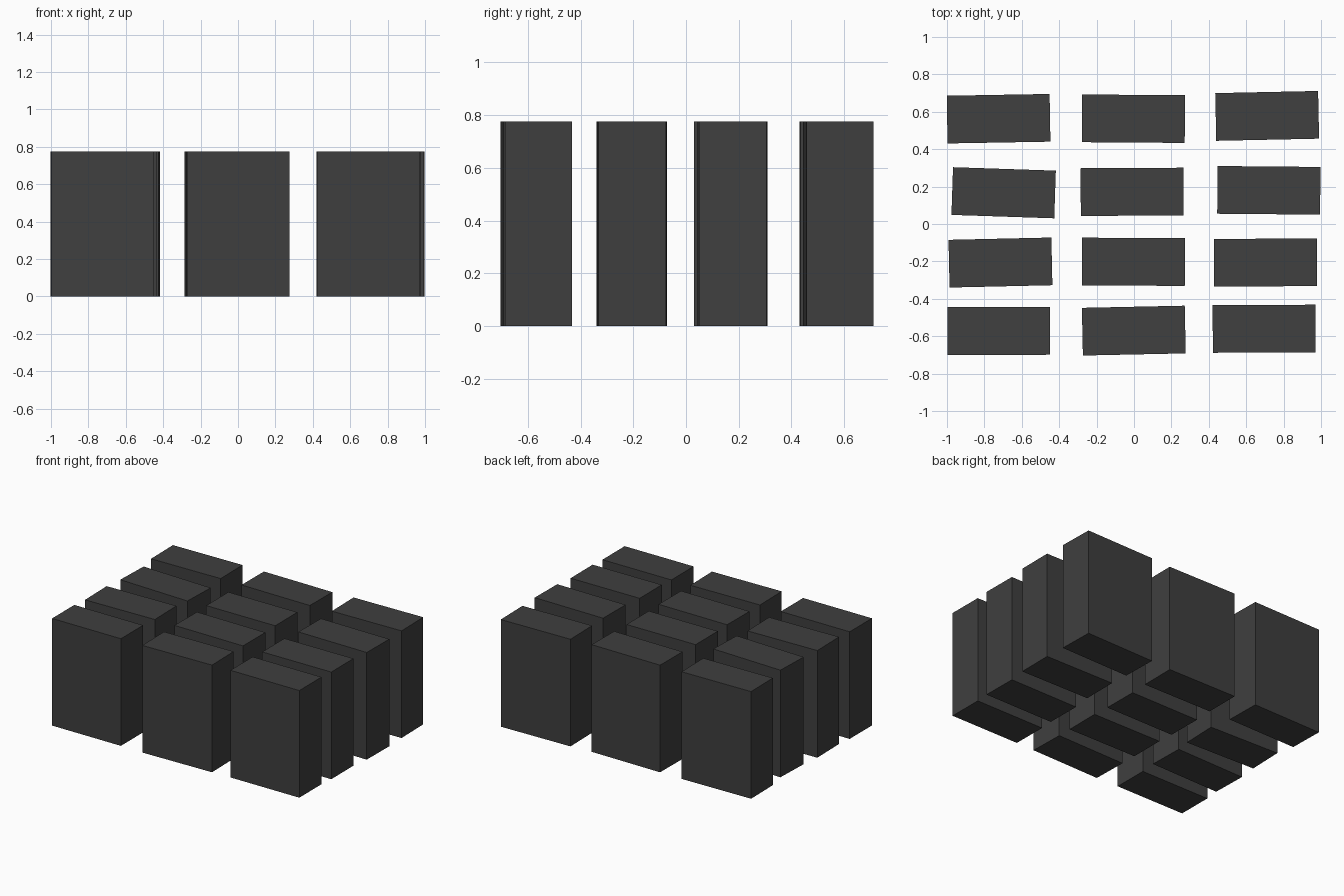
import bpy
from math import radians

cube = bpy.data.objects.get("Cube")
if cube:
    bpy.data.objects.remove(cube, do_unlink=True)

# Single dark grey colour
dark = bpy.data.materials.new("dark grey")
dark.use_nodes = True
colour = (0.05, 0.05, 0.05, 1)
dark.diffuse_color = colour
dark.node_tree.nodes["Principled BSDF"].inputs["Base Color"].default_value = colour

WIDTH, DEPTH, HEIGHT = 0.55, 0.255, 0.775


def add_block(name, x, y, turn):
    """Upright block standing on the ground, turned slightly about z."""
    bpy.ops.mesh.primitive_cube_add(size=1, location=(x, y, HEIGHT / 2),
                                    rotation=(0, 0, radians(turn)))
    block = bpy.context.object
    block.name = name
    block.scale = (WIDTH, DEPTH, HEIGHT)
    bpy.ops.object.transform_apply(location=False, rotation=False, scale=True)
    block.data.materials.append(dark)


# Each row lists right, middle and left blocks as (x, y, turn in degrees)
rows = {
    "back": [(-0.724, 0.563, 1.0), (-0.003, 0.563, -0.4), (0.712, 0.578, 1.2)],
    "mid_back": [(-0.697, 0.167, -1.9), (-0.01, 0.172, 0.3), (0.721, 0.18, -0.5)],
    "mid_front": [(-0.714, -0.206, 1.3), (-0.003, -0.202, -0.3), (0.703, -0.206, 0.4)],
    "front": [(-0.723, -0.572, 0.1), (-0.001, -0.57, 1.2), (0.696, -0.56, 0.2)],
}
for row, blocks in rows.items():
    for side, (x, y, turn) in zip(("right", "middle", "left"), blocks):
        add_block(f"{row}_{side}_block", x, y, turn)
